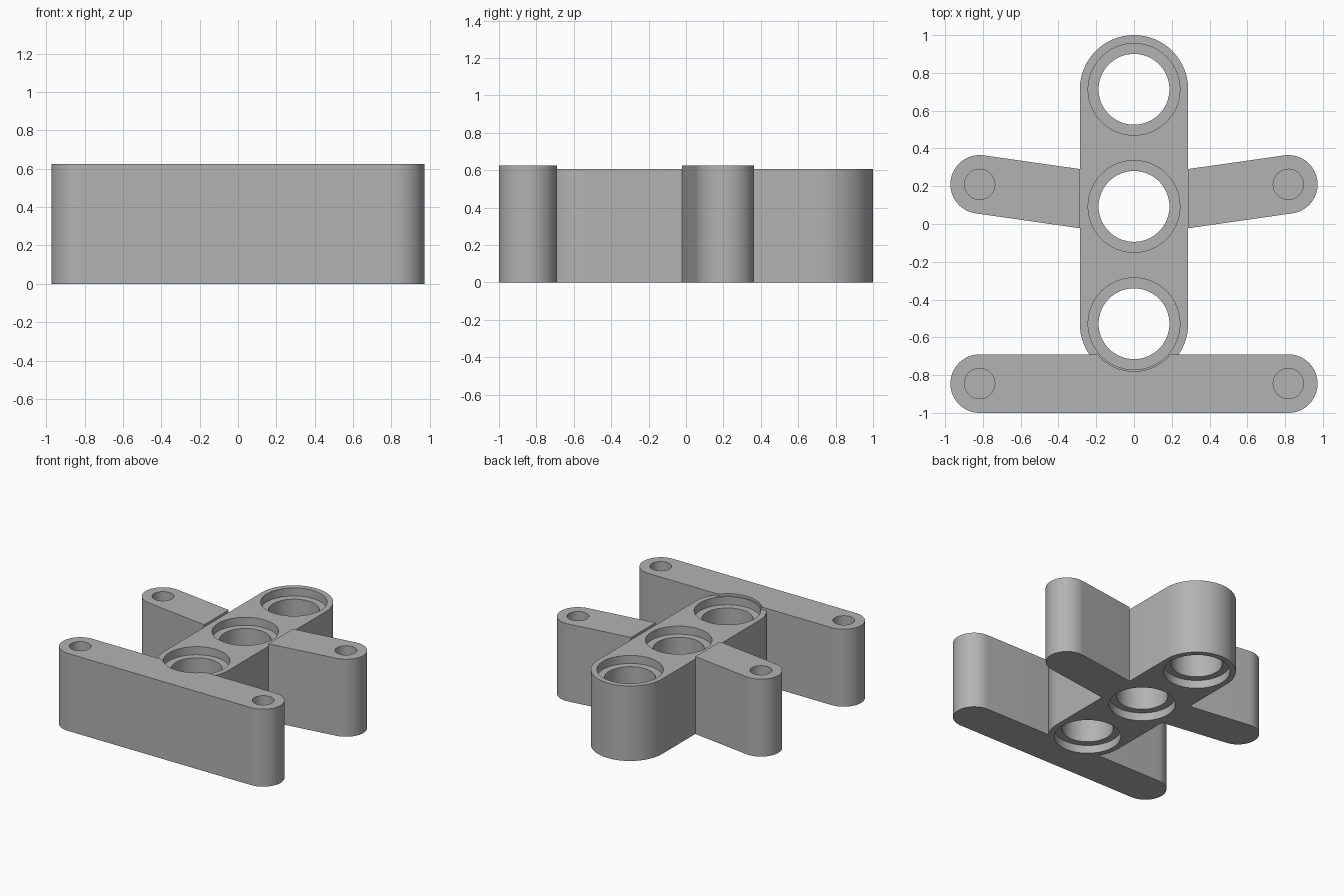
import bpy
import bmesh
from math import atan2, cos, sin, pi

if "Cube" in bpy.data.objects:
    bpy.data.objects.remove(bpy.data.objects["Cube"], do_unlink=True)

BODY_TOP, ARM_TOP = 0.605, 0.625
BODY_R, ARM_R = 0.287, 0.155
BORE_R, SEAT_R, SEAT_DEPTH = 0.1875, 0.243, 0.065
SCREW_R, SCREW_DEPTH = 0.08, 0.4
BORES = (0.713, 0.093, -0.528)
BAR_Y, ARM_Y, END_X = -0.845, 0.21, 0.817

grey = bpy.data.materials.new("grey")
grey.use_nodes = True
colour = (0.45, 0.45, 0.45, 1)
grey.diffuse_color = colour
grey.node_tree.nodes["Principled BSDF"].inputs["Base Color"].default_value = colour


def prism(name, outline, z0, z1):
    """Extrude a closed outline between two heights."""
    bm = bmesh.new()
    face = bm.faces.new([bm.verts.new((x, y, z0)) for x, y in outline])
    top = bmesh.ops.extrude_face_region(bm, geom=[face])["geom"]
    for v in top:
        if isinstance(v, bmesh.types.BMVert):
            v.co.z = z1
    bmesh.ops.recalc_face_normals(bm, faces=bm.faces)
    mesh = bpy.data.meshes.new(name)
    bm.to_mesh(mesh)
    bm.free()
    mesh.materials.append(grey)
    obj = bpy.data.objects.new(name, mesh)
    bpy.context.collection.objects.link(obj)
    return obj


def slot(name, a, b, r, z0, z1, n=32):
    """Bar with round ends centred on a and b."""
    heading = atan2(b[1] - a[1], b[0] - a[0])
    outline = []
    for centre, start in ((b, heading - pi / 2), (a, heading + pi / 2)):
        for i in range(n + 1):
            t = start + pi * i / n
            outline.append((centre[0] + r * cos(t), centre[1] + r * sin(t)))
    return prism(name, outline, z0, z1)


def disc(name, x, y, r, z0, z1, n=64):
    ring = [2 * pi * i / n for i in range(n)]
    return prism(name, [(x + r * cos(t), y + r * sin(t)) for t in ring], z0, z1)


def combine(target, tool, operation):
    """Apply a boolean and discard the tool."""
    mod = target.modifiers.new("boolean", "BOOLEAN")
    mod.operation, mod.solver, mod.object = operation, "EXACT", tool
    bpy.ops.object.select_all(action="DESELECT")
    bpy.context.view_layer.objects.active = target
    target.select_set(True)
    bpy.ops.object.modifier_apply(modifier=mod.name)
    bpy.data.objects.remove(tool, do_unlink=True)


# Central body
bracket = slot("bracket", (0, BORES[2]), (0, BORES[0]), BODY_R, 0, BODY_TOP)

# Front bar, relieved around the front bearing seat
bar = slot("front_bar", (-END_X, BAR_Y), (END_X, BAR_Y), ARM_R, 0, ARM_TOP)
combine(bar, disc("relief", 0, BORES[2], 0.252, BODY_TOP, 1), "DIFFERENCE")
combine(bracket, bar, "UNION")

# Side arms, stepped down where they meet the body
for side in (-1, 1):
    arm = slot("side_arm", (side * 0.2, 0.122), (side * END_X, ARM_Y), ARM_R, 0, ARM_TOP)
    w = BODY_R
    step = prism("step", [(-w, -0.3), (w, -0.3), (w, 0.5), (-w, 0.5)], BODY_TOP, 1)
    combine(arm, step, "DIFFERENCE")
    combine(bracket, arm, "UNION")

# Bores with a bearing seat at each end
for y in BORES:
    combine(bracket, disc("bore", 0, y, BORE_R, -1, 1), "DIFFERENCE")
    combine(bracket, disc("top_seat", 0, y, SEAT_R, BODY_TOP - SEAT_DEPTH, 1), "DIFFERENCE")
    combine(bracket, disc("bottom_seat", 0, y, SEAT_R, -1, SEAT_DEPTH), "DIFFERENCE")

# Blind screw holes
for x in (-END_X, END_X):
    for y in (BAR_Y, ARM_Y):
        hole = disc("screw_hole", x, y, SCREW_R, ARM_TOP - SCREW_DEPTH, 1)
        combine(bracket, hole, "DIFFERENCE")

bpy.ops.object.select_all(action="DESELECT")
bracket.select_set(True)
bpy.context.view_layer.objects.active = bracket
bpy.ops.object.shade_smooth_by_angle(angle=pi / 6)
